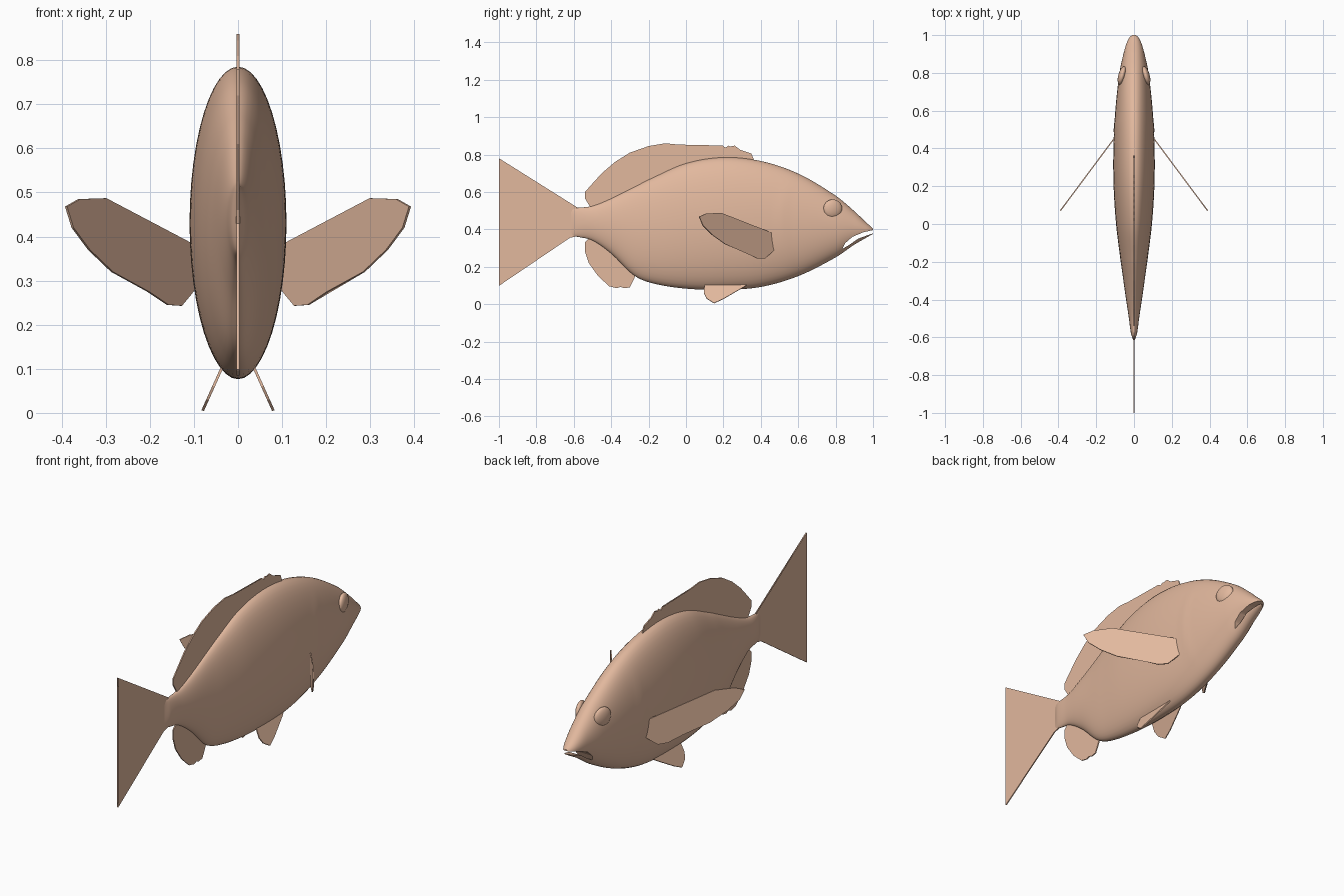
import bpy, bmesh, math
from mathutils import Vector

cube = bpy.data.objects.get("Cube")
if cube:
    bpy.data.objects.remove(cube)

skin = bpy.data.materials.new("peach_skin")
skin.use_nodes = True
skin.diffuse_color = (0.76, 0.48, 0.34, 1)
skin.node_tree.nodes["Principled BSDF"].inputs["Base Color"].default_value = skin.diffuse_color


def finish(name, bm, smooth=None):
    """Turn a bmesh into a named, coloured object."""
    bmesh.ops.recalc_face_normals(bm, faces=bm.faces[:])
    mesh = bpy.data.meshes.new(name)
    bm.to_mesh(mesh)
    bm.free()
    mesh.materials.append(skin)
    obj = bpy.data.objects.new(name, mesh)
    bpy.context.collection.objects.link(obj)
    if smooth:
        shade(obj, smooth)
    return obj


def shade(obj, degrees):
    bpy.ops.object.select_all(action='DESELECT')
    obj.select_set(True)
    bpy.context.view_layer.objects.active = obj
    bpy.ops.object.shade_smooth_by_angle(angle=math.radians(degrees))


def spline(points, steps):
    """Smooth curve through points of any size."""
    pts = [Vector(p) for p in points]
    out = []
    for i in range(len(pts) - 1):
        p0, p1, p2 = pts[max(i - 1, 0)], pts[i], pts[i + 1]
        p3 = pts[min(i + 2, len(pts) - 1)]
        # tangents respect the uneven spacing along the first axis
        d = p2[0] - p1[0]
        m1 = (p2 - p0) * (d / (p2[0] - p0[0]))
        m2 = (p3 - p1) * (d / (p3[0] - p1[0]))
        for k in range(steps):
            t = k / steps
            out.append(p1 * (2*t**3 - 3*t**2 + 1) + m1 * (t**3 - 2*t**2 + t)
                       + p2 * (3*t**2 - 2*t**3) + m2 * (t**3 - t**2))
    return out + [pts[-1]]


def plate(name, outline, place, normal, thick=0.006):
    """Thin fin: an outline in (y, z) placed in space and given thickness."""
    bm = bmesh.new()
    offset = Vector(normal).normalized() * thick / 2
    sides = [[bm.verts.new(place(y, z) + offset * s) for y, z in outline] for s in (1, -1)]
    for ring in sides:
        bm.faces.new(ring)
    a, b = sides
    for i in range(len(a)):
        bm.faces.new((a[i - 1], a[i], b[i], b[i - 1]))
    bmesh.ops.triangulate(bm, faces=[f for f in bm.faces if len(f.verts) > 4])
    return finish(name, bm)


# Body: elliptical sections, each (y, top, bottom, half width)
stations = [(-.615, .51, .365, .004), (-.58, .515, .36, .016), (-.5, .525, .34, .027),
            (-.4, .565, .27, .042), (-.28, .625, .155, .059), (-.18, .675, .112, .073),
            (0, .753, .083, .095), (.2, .785, .077, .108), (.4, .765, .092, .109),
            (.6, .698, .15, .099), (.8, .58, .25, .077), (.9, .497, .318, .056),
            (.96, .44, .353, .038), (.99, .413, .37, .022), (1, .403, .376, .01)]
SEG = 48
bm = bmesh.new()
rings = []
for y, top, bottom, wide in spline(stations, 8):
    mid, half = (top + bottom) / 2, (top - bottom) / 2
    ring = []
    for i in range(SEG):
        a = 2 * math.pi * i / SEG
        z = mid + half * math.sin(a)
        # gill cover: raised step along a curved line behind the head
        d = y - (.51 + .9 * (z - .45) ** 2)
        gill = .004 * math.exp(-(d / .022) ** 2) * max(0, math.cos(a) ** 2 - .3)
        ring.append(bm.verts.new((wide * math.cos(a) + math.copysign(gill, math.cos(a)), y, z)))
    rings.append(ring)
for r, s in zip(rings, rings[1:]):
    for i in range(SEG):
        bm.faces.new((r[i - 1], r[i], s[i], s[i - 1]))
bm.faces.new(rings[0])
bm.faces.new(rings[-1])
body = finish("body", bm)

# Mouth: a thin curved wedge cut from the snout
mouth = [(1.02, .4), (.95, .385), (.89, .36), (.85, .325), (.835, .295),
         (.87, .315), (.92, .35), (1.02, .386)]
cutter = plate("mouth_cutter", mouth, lambda y, z: Vector((0, y, z)), (1, 0, 0), .3)
cutter.hide_render = True
cut = body.modifiers.new("mouth", 'BOOLEAN')
cut.operation = 'DIFFERENCE'
cut.solver = 'EXACT'
cut.object = cutter
bpy.context.view_layer.objects.active = body
bpy.ops.object.modifier_apply(modifier=cut.name)
bpy.data.objects.remove(cutter)
shade(body, 40)

# Fins on the centre line
flat = lambda y, z: Vector((0, y, z))
scallops = [(.26 * i / 16, .848 - (.012 if i % 2 else 0)) for i in range(17)]
dorsal = ([(-.5, .5), (-.54, .565), (-.54, .6), (-.5, .645), (-.45, .7), (-.38, .76), (-.3, .81),
           (-.2, .845), (-.11, .86), (-.04, .853)] + scallops
          + [(.29, .825), (.35, .805), (.37, .755), (.2, .72), (-.1, .65), (-.35, .55)])
anal = [(-.5, .37), (-.54, .33), (-.54, .28), (-.52, .22), (-.47, .15), (-.41, .095), (-.37, .085),
        (-.35, .092), (-.33, .085), (-.3, .09), (-.28, .13), (-.25, .2), (-.35, .3)]
tail = [(-.57, .51), (-.62, .52), (-1, .78), (-.99, .72), (-.94, .61), (-.87, .525), (-.82, .46),
        (-.81, .43), (-.84, .38), (-.91, .28), (-.97, .18), (-1, .098), (-.62, .355), (-.57, .365)]
plate("dorsal_fin", dorsal, flat, (1, 0, 0))
plate("anal_fin", anal, flat, (1, 0, 0))
plate("tail_fin", tail, flat, (1, 0, 0))

# Paired fins and eyes
pectoral = [(.47, .375), (.45, .385), (.19, .487), (.11, .485), (.07, .468), (.09, .42), (.14, .37),
            (.21, .32), (.32, .275), (.38, .245), (.42, .243), (.45, .27), (.47, .29)]
pelvic = [(.1, .115), (.095, .06), (.11, .03), (.15, .005), (.2, .028), (.31, .092), (.34, .115)]
for side, s in (("left", 1), ("right", -1)):
    plate(side + "_pectoral_fin", pectoral,
          lambda y, z: Vector((s * (.107 + (.45 - y) * .745), y, z)), (s, .745, 0))
    plate(side + "_pelvic_fin", pelvic,
          lambda y, z: Vector((s * (.033 + (.11 - z) * .45), y, z)), (s, 0, .45))
    bm = bmesh.new()
    bmesh.ops.create_uvsphere(bm, u_segments=24, v_segments=16, radius=.05)
    for v in bm.verts:
        v.co.x = v.co.x * .42 - s * v.co.y * .22
        v.co += Vector((s * .063, .785, .51))
    finish(side + "_eye", bm, 60)
